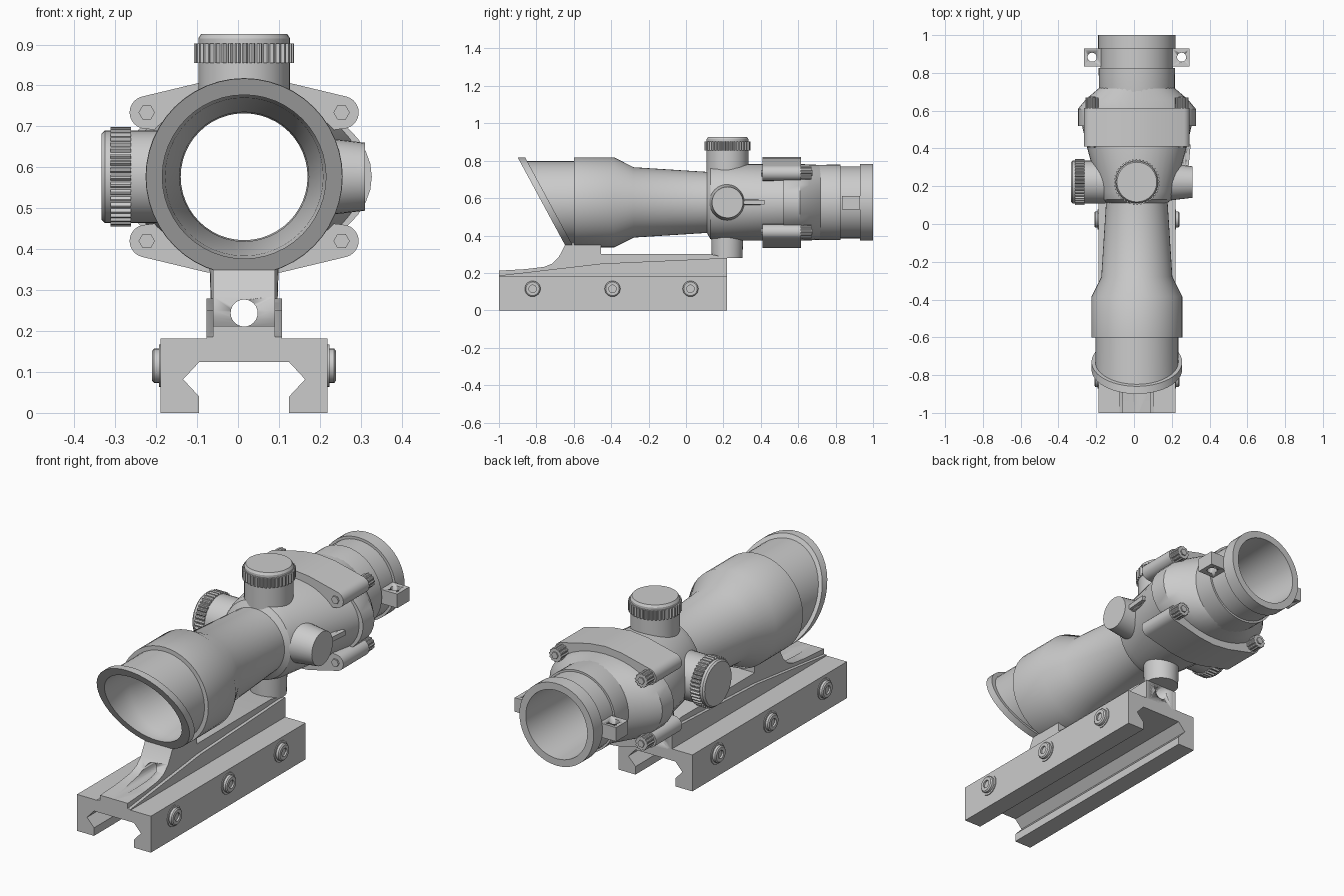
import bpy, bmesh, math
from mathutils import Vector

if "Cube" in bpy.data.objects:
    bpy.data.objects.remove(bpy.data.objects["Cube"])

CX, CZ = 0.015, 0.577          # optical axis


def place(axis, u, v, t):
    return Vector({'X': (t, u, v), 'Y': (u, t, v), 'Z': (u, v, t)}[axis])


def finish(name, bm, angle=30):
    bmesh.ops.recalc_face_normals(bm, faces=bm.faces)
    me = bpy.data.meshes.new(name)
    bm.to_mesh(me)
    bm.free()
    ob = bpy.data.objects.new(name, me)
    bpy.context.collection.objects.link(ob)
    bpy.ops.object.select_all(action='DESELECT')
    ob.select_set(True)
    bpy.context.view_layer.objects.active = ob
    bpy.ops.object.shade_smooth_by_angle(angle=math.radians(angle))
    return ob


def loft(name, axis, cu, cv, rings, n=40, mode='cap', tooth=0.0):
    """rings: (radius, position[, second radius[, shear]]) along an axis"""
    bm = bmesh.new()
    loops = []
    for ring in rings:
        r, t = ring[:2]
        rv = ring[2] if len(ring) > 2 and ring[2] else r
        sh = ring[3] if len(ring) > 3 else 0
        loop = []
        for i in range(n):
            a = 2 * math.pi * i / n
            k = tooth if tooth and i % 4 > 1 else 0
            u, v = (r - k) * math.cos(a), (rv - k) * math.sin(a)
            loop.append(bm.verts.new(place(axis, cu + u, cv + v, t + sh * v)))
        loops.append(loop)
    pairs = list(zip(loops, loops[1:]))
    if mode == 'loop':
        pairs.append((loops[-1], loops[0]))
    for a, b in pairs:
        for i in range(n):
            j = (i + 1) % n
            bm.faces.new((a[i], a[j], b[j], b[i]))
    if mode == 'cap':
        bm.faces.new(loops[0])
        bm.faces.new(loops[-1])
    return finish(name, bm)


def prism(name, axis, pts, t0, t1):
    bm = bmesh.new()
    a = [bm.verts.new(place(axis, u, v, t0)) for u, v in pts]
    b = [bm.verts.new(place(axis, u, v, t1)) for u, v in pts]
    bm.faces.new(a)
    bm.faces.new(b)
    for i in range(len(pts)):
        j = (i + 1) % len(pts)
        bm.faces.new((a[i], a[j], b[j], b[i]))
    return finish(name, bm)


def drill(ob, axis, cu, cv, r, t0, t1):
    cut = loft('cutter', axis, cu, cv, [(r, t0), (r, t1)], 24)
    cut.hide_render = True
    bpy.context.view_layer.objects.active = ob
    m = ob.modifiers.new('hole', 'BOOLEAN')
    m.operation, m.object, m.solver = 'DIFFERENCE', cut, 'EXACT'
    bpy.ops.object.modifier_apply(modifier=m.name)
    bpy.data.objects.remove(cut)


# hollow main tube with slanted front rim and eyepiece
S = -0.54
loft('scope_tube', 'Y', CX, CZ, [
    (.24, -.77, 0, S), (.24, -.73, 0, S), (.22, -.73, 0, S), (.22, -.6),
    (.241, -.6), (.241, -.385), (.188, -.28), (.162, .13), (.162, .45),
    (.2, .62), (.202, .825), (.192, .825), (.192, .93), (.205, .93), (.205, 1),
    (.17, 1), (.158, .6), (.155, 0), (.158, -.25), (.193, -.6),
    (.2, -.62), (.2, -.77, 0, S)], 48, 'loop')

# flared housing around the turrets
loft('housing', 'Y', CX, CZ, [
    (.16, .11), (.185, .13, .195), (.2, .17, .205), (.265, .41, .205), (.29, .52, .205),
    (.312, .52, .205), (.312, .61, .205), (.27, .66, .203), (.2, .72, .2)], 40, 'open')

# clamp plates with rounded ears, screws and nuts
ear = [(.24 + .04 * math.cos(math.radians(a)), .157 + .04 * math.sin(math.radians(a)))
       for a in range(75, -91, -15)]
half = [(.09, .234)] + ear + [(.14, .105), (.1, .14)]
outline = [(0, .243)] + half + [(0, .165)] + [(-x, z) for x, z in reversed(half)]
for label, s in (('upper', 1), ('lower', -1)):
    prism(label + '_clamp_plate', 'Y', [(CX + x, CZ + s * z) for x, z in outline], .41, .615)
    for side, q in (('right', 1), ('left', -1)):
        x, z = CX + q * .238, CZ + s * .157
        loft(f'{label}_{side}_screw', 'Y', x, z, [(.035, .61), (.035, .67)], 48, tooth=.004)
        loft(f'{label}_{side}_screw_socket', 'Y', x, z, [(.018, .66), (.018, .676)], 6)
        loft(f'{label}_{side}_nut', 'Y', x, z, [(.02, .402), (.02, .42)], 6)

# top and left adjustment turrets with knurled bands
TY = .222
loft('top_turret', 'Z', CX, TY, [(.112, .735), (.112, .915), (.105, .926)], 40)
loft('top_turret_knurl', 'Z', CX, TY, [(.122, .855), (.122, .903)], 160, tooth=.008)
loft('left_turret', 'X', TY, CZ, [(.113, -.15), (.113, -.325), (.106, -.333)], 40)
loft('left_turret_knurl', 'X', TY, CZ, [(.122, -.262), (.122, -.312)], 160, tooth=.008)

# right side boss with its short rod and pierced tab
loft('right_boss', 'X', TY, CZ, [(.1, .17), (.083, .31)], 32)
loft('right_boss_rod', 'Y', .268, CZ, [(.015, .28), (.015, .43)], 16)
tab = prism('right_tab', 'Z', [(.19, .3), (.29, .31), (.3, .42), (.19, .42)], CZ - .012, CZ + .012)
drill(tab, 'Z', .262, .345, .014, .5, .7)

# pierced tabs on the eyepiece
for side, q in (('right', 1), ('left', -1)):
    x0, x1 = CX + q * .185, CX + q * .28
    tab = prism(side + '_eyepiece_tab', 'Z', [(x0, .835), (x1, .835), (x1, .93), (x0, .93)], .54, .61)
    drill(tab, 'Z', CX + q * .237, .883, .024, .5, .7)

# lug under the housing
loft('mount_lug', 'Z', CX, .22, [(.082, .28), (.086, .41)], 32)

# rail clamp base
side = [(.11, 0), (.11, .04), (.149, .082), (.11, .124)]
prism('mount_base', 'Y', [(CX + .204, .182), (CX + .204, 0)] + [(CX + x, z) for x, z in side]
      + [(CX - x, z) for x, z in reversed(side)] + [(CX - .204, 0), (CX - .204, .182)], -1, .22)

# stepped ridge and curved pillar, with the sighting channel through both
ridge = prism('mount_ridge', 'X', [(-1, .17), (-1, .186), (-.45, .25), (0, .27), (.22, .28),
                                   (.22, .17)], CX - .092, CX + .092)
pillar = prism('mount_pillar', 'X', [
    (-1, .17), (-1, .212), (-.86, .22), (-.76, .232), (-.715, .25), (-.68, .285), (-.645, .352),
    (-.455, .352), (-.455, .3), (.13, .3), (.22, .281), (.22, .17)], CX - .076, CX + .076)
for ob in (ridge, pillar):
    drill(ob, 'Y', CX, .244, .033, -1.1, .4)

# clamp screws on both sides of the base
for i, y in enumerate((-.82, -.393, .024)):
    for label, q in (('right', 1), ('left', -1)):
        x = [CX + q * d for d in (.2, .208, .208, .22, .225, .225, .216)]
        r = (.052, .052, .042, .042, .036, .02, .02)
        loft(f'base_screw_{label}_{i + 1}', 'X', y, .115, list(zip(r, x)), 24)
